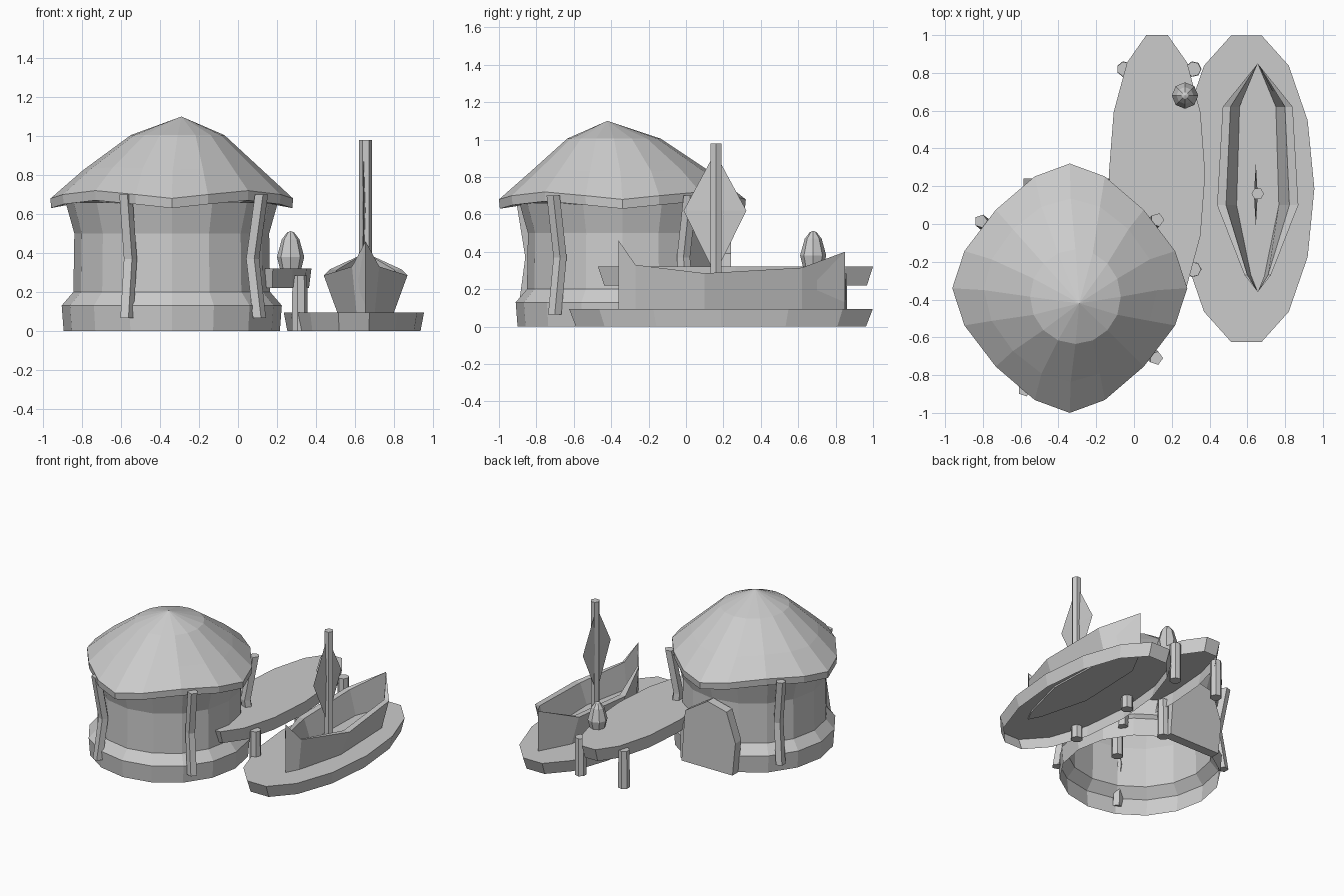
import bpy, bmesh
from math import sin, cos, pi, radians
from mathutils import Vector

cube = bpy.data.objects.get("Cube")
if cube:
    bpy.data.objects.remove(cube, do_unlink=True)

grey = bpy.data.materials.new("plain_grey")
grey.use_nodes = True
colour = (0.6, 0.6, 0.6, 1)
grey.diffuse_color = colour
grey.node_tree.nodes["Principled BSDF"].inputs["Base Color"].default_value = colour


def loft(name, rings, start=True, end=True):
    """Skin a stack of closed rings with flat faces, with optional end caps."""
    bm = bmesh.new()
    loops = [[bm.verts.new(p) for p in ring] for ring in rings]
    n = len(loops[0])
    for a, b in zip(loops, loops[1:]):
        for i in range(n):
            j = (i + 1) % n
            bm.faces.new((a[i], a[j], b[j], b[i]))
    if start:
        bm.faces.new(loops[0][::-1])
    if end:
        bm.faces.new(loops[-1])
    bmesh.ops.remove_doubles(bm, verts=bm.verts, dist=0.0005)
    bmesh.ops.recalc_face_normals(bm, faces=bm.faces)
    mesh = bpy.data.meshes.new(name)
    bm.to_mesh(mesh)
    bm.free()
    mesh.materials.append(grey)
    obj = bpy.data.objects.new(name, mesh)
    bpy.context.collection.objects.link(obj)
    return obj


def ring(x, y, z, rx, ry=None, n=16, wave=0.0, lift=0.0):
    """Elliptical ring; wave pulls in and lift raises the four diagonals."""
    ry = rx if ry is None else ry
    points = []
    for i in range(n):
        a = 2 * pi * i / n
        d = (1 - cos(4 * a)) / 2
        s = 1 - wave * d
        a -= 0.65 * wave * sin(4 * a)
        points.append((x + rx * s * cos(a), y + ry * s * sin(a), z + lift * d))
    return points


# Hut: open-bottomed wall with a wide plinth and flared top
HX = HY = -0.34
wall = [(0, 0.555), (0.13, 0.565), (0.2, 0.505), (0.5, 0.5), (0.66, 0.545)]
loft("hut_wall", [ring(HX, HY, z, r, r * 1.01) for z, r in wall], False, False)

# Roof: wavy eaves, domed slopes and an off-centre peak
loft("hut_roof", [
    ring(HX, HY, 0.66, 0.5),
    ring(HX, HY, 0.63, 0.62, 0.655, wave=0.11, lift=0.04),
    ring(HX, HY, 0.68, 0.622, 0.66, wave=0.11, lift=0.04),
    ring(-0.335, -0.35, 0.825, 0.46, 0.485, wave=0.06, lift=0.015),
    ring(-0.31, -0.385, 1.005, 0.24, 0.25),
    ring(-0.29, -0.42, 1.1, 0.0002),
], False, False)

# Bent support posts around the hut
for i, deg in enumerate((38, -39, -114, 143)):
    d = Vector((cos(radians(deg)), sin(radians(deg)), 0))
    rings = []
    for z, r in ((0.065, 0.575), (0.37, 0.53), (0.7, 0.588)):
        rings.append(ring(HX + d.x * r, HY + d.y * r, z, 0.037, n=5))
    loft(f"hut_post_{i + 1}", rings)

# Door slab on the back of the hut
outline = [(0.21, 0), (0.18, 0.39), (-0.01, 0.51), (-0.17, 0.47), (-0.245, 0.25), (-0.22, 0)]
loft("door", [[(HX + x, y, z) for x, z in outline] for y in (0.17, 0.24)])


# Oval decks, hollow underneath
def deck(name, x, y, z0, z1, rx, ry):
    loft(name, [ring(x, y, z0, rx * 0.95, ry * 0.955, 14), ring(x, y, z1, rx, ry, 14)],
         start=False)


deck("raised_pier", 0.122, 0.265, 0.22, 0.32, 0.255, 0.754)
deck("boat_platform", 0.595, 0.187, 0, 0.095, 0.36, 0.833)

# Pier legs
legs = [(-0.05, -0.24), (-0.12, 0.17), (-0.05, 0.82),
        (0.315, -0.24), (0.315, 0.3), (0.315, 0.82)]
for i, (x, y) in enumerate(legs):
    loft(f"pier_leg_{i + 1}", [ring(x, y, 0, 0.042, n=7), ring(x, y, 0.285, 0.04, n=7)])

# Lantern on the pier
lantern = [(0.3, 0.05), (0.38, 0.07), (0.47, 0.045), (0.505, 0.018), (0.512, 0.001)]
loft("lantern", [ring(0.27, 0.68, z, r, n=8) for z, r in lantern])

# Boat hull: y, half width, rim height
BX = 0.655
stations = [(-0.36, 0, 0.46), (-0.27, 0.07, 0.33), (0.1, 0.215, 0.285),
            (0.62, 0.185, 0.315), (0.85, 0, 0.4)]


def hull_ring(width, height):
    """Closed outline up the left side and back down the right side."""
    left = [(BX + w * width, y, height or z) for y, w, z in stations]
    right = [(BX - w * width, y, height or z) for y, w, z in stations[-2:0:-1]]
    return left + right


loft("boat_hull", [hull_ring(0.66, 0.085), hull_ring(1, None),
                   hull_ring(0.78, None), hull_ring(0.52, 0.13)])

# Mast and thin diamond sail
loft("mast", [ring(BX, 0.16, z, 0.033, n=6) for z in (0.09, 0.98)])
loft("sail", [ring(0.645, 0.155, z, rx, ry, n=4) for z, rx, ry in
              ((0.28, 0.0002, 0.0002), (0.62, 0.01, 0.168), (0.93, 0.0002, 0.0002))],
     False, False)
